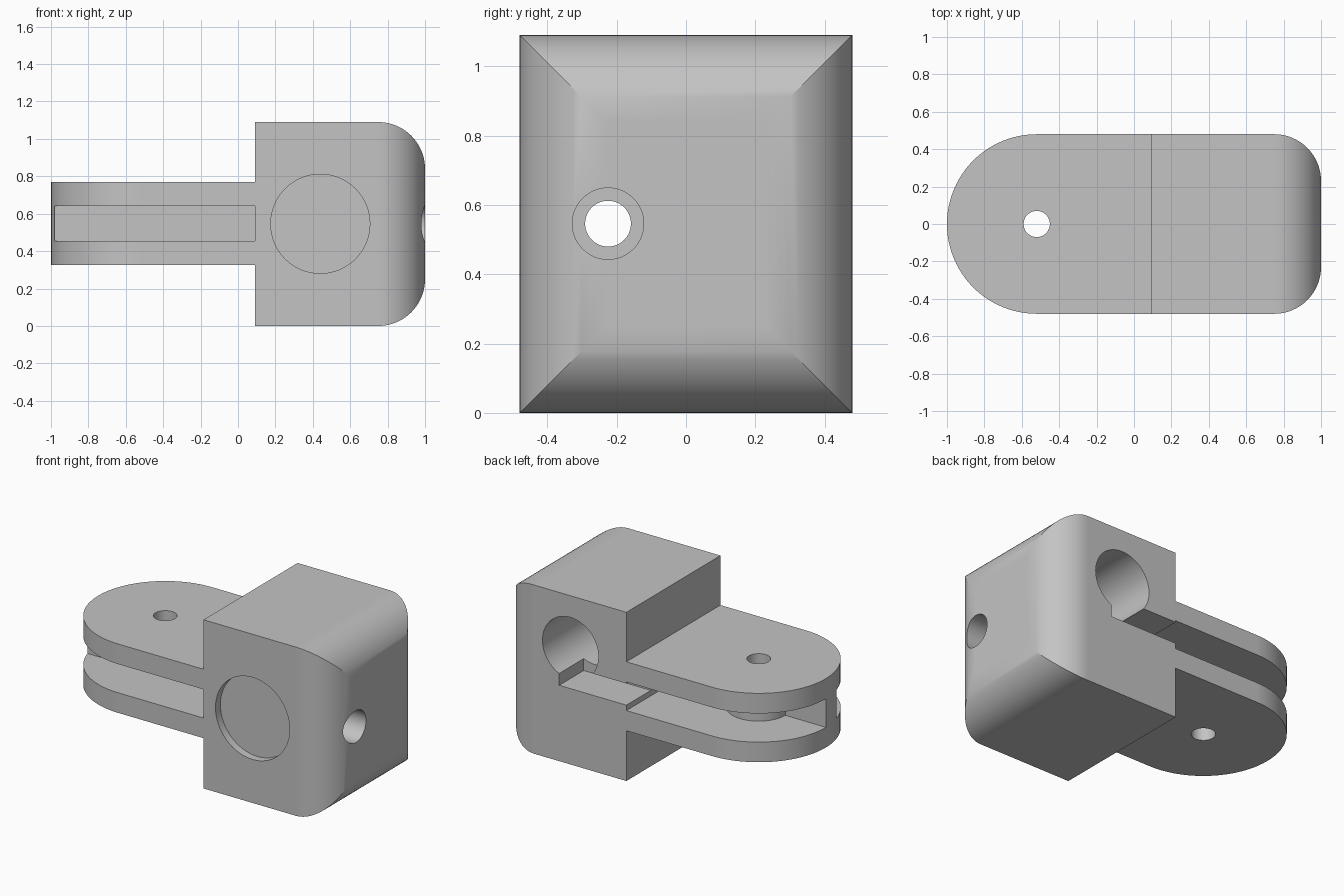
import bpy
import bmesh
import math
from mathutils import Matrix

if "Cube" in bpy.data.objects:
    bpy.data.objects.remove(bpy.data.objects["Cube"])

grey = bpy.data.materials.new("plain_grey")
grey.use_nodes = True
colour = (0.55, 0.55, 0.55, 1)
grey.diffuse_color = colour
grey.node_tree.nodes["Principled BSDF"].inputs["Base Color"].default_value = colour


def make_object(name, bm):
    bmesh.ops.recalc_face_normals(bm, faces=bm.faces)
    mesh = bpy.data.meshes.new(name)
    bm.to_mesh(mesh)
    bm.free()
    mesh.materials.append(grey)
    obj = bpy.data.objects.new(name, mesh)
    bpy.context.collection.objects.link(obj)
    return obj


def box_mesh(x, y, z):
    bm = bmesh.new()
    bmesh.ops.create_cube(bm, size=1)
    for v in bm.verts:
        v.co = [lo if c < 0 else hi for c, (lo, hi) in zip(v.co, (x, y, z))]
    return bm


def box(name, x, y, z):
    return make_object(name, box_mesh(x, y, z))


def cylinder(name, axis, centre, radius, span, sides=64):
    # centre holds the two coordinates across the axis, span the ends along it
    bm = bmesh.new()
    bmesh.ops.create_cone(bm, cap_ends=True, segments=sides, radius1=radius,
                          radius2=radius, depth=span[1] - span[0])
    turn = {"x": Matrix.Rotation(math.pi / 2, 4, "Y"),
            "y": Matrix.Rotation(math.pi / 2, 4, "X"),
            "z": Matrix.Identity(4)}[axis]
    place = list(centre)
    place.insert("xyz".index(axis), sum(span) / 2)
    bmesh.ops.transform(bm, matrix=Matrix.Translation(place) @ turn, verts=bm.verts)
    return make_object(name, bm)


def combine(target, tool, operation):
    mod = target.modifiers.new("combine", "BOOLEAN")
    mod.operation = operation
    mod.solver = "EXACT"
    mod.object = tool
    bpy.context.view_layer.update()
    graph = bpy.context.evaluated_depsgraph_get()
    mesh = bpy.data.meshes.new_from_object(target.evaluated_get(graph))
    target.modifiers.clear()
    target.data = mesh
    bpy.data.objects.remove(tool)


HALF = 0.48          # half the width
MID = 0.546          # middle height
JOIN = 0.09          # where the tongue meets the block
PIN = -0.52          # pin position along x
TONGUE_Z = (0.325, 0.77)
GROOVE_Z = (0.455, 0.64)

# Block with four rounded edges around its +x face
bm = box_mesh((JOIN, 1), (-HALF, HALF), (0, 1.09))
edges = [e for e in bm.edges if all(v.co.x > 0.9 for v in e.verts)]
bmesh.ops.bevel(bm, geom=edges, offset=0.25, segments=16, profile=0.5, affect="EDGES")
body = make_object("bracket_body", bm)

# Tongue with a round end, built as a profile and extruded upward
bm = bmesh.new()
steps = 48
outline = [(0.2, HALF), (0.2, -HALF)]
for i in range(steps + 1):
    a = -math.pi / 2 - math.pi * i / steps
    outline.append((PIN + HALF * math.cos(a), HALF * math.sin(a)))
face = bm.faces.new([bm.verts.new((x, y, TONGUE_Z[0])) for x, y in outline])
top = bmesh.ops.extrude_face_region(bm, geom=[face])["geom"]
bmesh.ops.translate(bm, vec=(0, 0, TONGUE_Z[1] - TONGUE_Z[0]),
                    verts=[v for v in top if isinstance(v, bmesh.types.BMVert)])
tongue = make_object("tongue", bm)

# Grooves on both sides of the central rib; a round boss stays in the back one
combine(tongue, box("front_groove", (-1.1, JOIN), (-0.6, -0.137), GROOVE_Z), "DIFFERENCE")
back_groove = box("back_groove", (-1.1, JOIN), (0, 0.6), GROOVE_Z)
combine(back_groove, cylinder("boss", "z", (PIN, 0), 0.19, (0.3, 0.8)), "DIFFERENCE")
combine(tongue, back_groove, "DIFFERENCE")
combine(body, tongue, "UNION")

# Holes and recesses
cutters = [
    cylinder("pin_hole", "z", (PIN, 0), 0.07, (0.2, 0.9)),
    cylinder("cord_hole", "x", (-0.225, MID), 0.066, (0.05, 1.1)),
    cylinder("cord_counterbore", "x", (-0.225, MID), 0.103, (0.5, 1.1)),
    cylinder("front_recess", "y", (0.44, MID), 0.265, (-0.6, -0.43)),
    cylinder("back_hole", "y", (0.49, 0.75), 0.2, (0, 0.6)),
    box("back_channel", (JOIN - 0.01, 0.57), (0.23, 0.6), (0.49, 0.63)),
]
for cutter in cutters:
    combine(body, cutter, "DIFFERENCE")

# Smooth curved faces, crisp edges
bpy.ops.object.select_all(action="DESELECT")
body.select_set(True)
bpy.context.view_layer.objects.active = body
bpy.ops.object.shade_smooth_by_angle(angle=math.radians(25))
weighted = body.modifiers.new("flat_normals", "WEIGHTED_NORMAL")
weighted.keep_sharp = True
